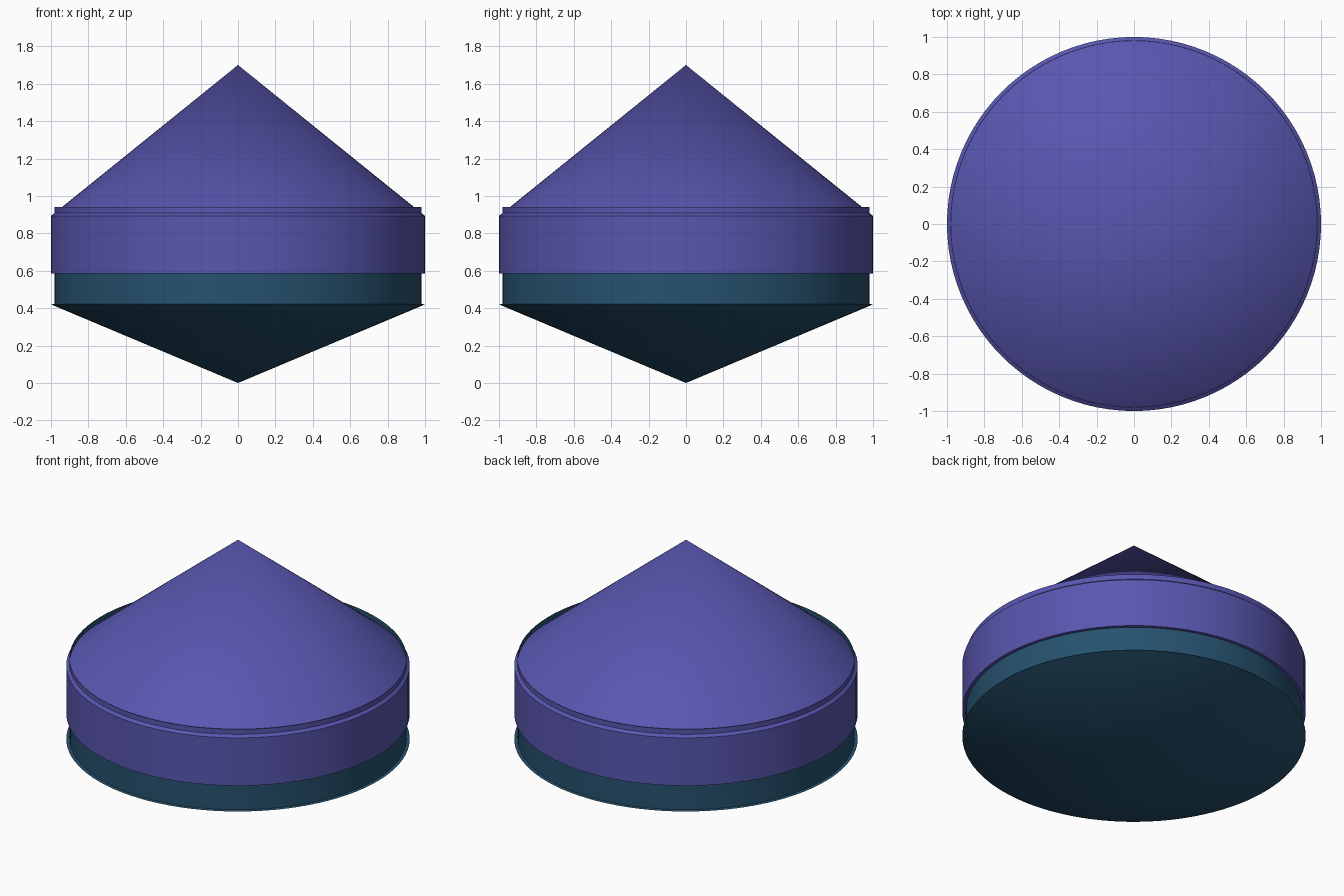
import bpy, bmesh, math

if "Cube" in bpy.data.objects:
    bpy.data.objects.remove(bpy.data.objects["Cube"])

SIDES = 96


def material(name, rgb):
    m = bpy.data.materials.new(name)
    m.diffuse_color = (*rgb, 1.0)
    m.use_nodes = True
    m.node_tree.nodes["Principled BSDF"].inputs["Base Color"].default_value = m.diffuse_color
    return m


purple = material("violet", (0.098, 0.093, 0.429))
teal = material("dark teal", (0.019, 0.084, 0.156))


def lathe(name, profile, mat):
    """Revolve (radius, z) points around z; radius 0 becomes a single apex."""
    bm = bmesh.new()
    rings = []
    for r, z in profile:
        if r == 0:
            rings.append([bm.verts.new((0, 0, z))] * SIDES)
        else:
            rings.append([bm.verts.new((r * math.cos(2 * math.pi * i / SIDES),
                                        r * math.sin(2 * math.pi * i / SIDES), z))
                          for i in range(SIDES)])
    for a, b in zip(rings, rings[1:]):
        for i in range(SIDES):
            j = (i + 1) % SIDES
            # profile runs bottom to top, so this winding faces outward
            bm.faces.new(list(dict.fromkeys((a[i], a[j], b[j], b[i]))))
    mesh = bpy.data.meshes.new(name)
    bm.to_mesh(mesh)
    bm.free()
    ob = bpy.data.objects.new(name, mesh)
    bpy.context.collection.objects.link(ob)
    mesh.materials.append(mat)
    bpy.ops.object.select_all(action='DESELECT')
    ob.select_set(True)
    bpy.context.view_layer.objects.active = ob
    bpy.ops.object.shade_smooth_by_angle(angle=math.radians(20))
    return ob


# Pointed underside with a tiny lip, then the straight inner wall
lathe("lower_cone", [(0, 0.0), (1.0, 0.42), (0.98, 0.422)], teal)
lathe("inner_wall", [(0.98, 0.42), (0.98, 0.94)], teal)

# Wide band around the wall, with a narrow ledge below
lathe("outer_band", [(0.98, 0.585), (1.0, 0.585), (1.0, 0.893)], purple)

# Conical roof, starting at the top of the band
lathe("roof_cone", [(1.0, 0.893), (0, 1.70)], purple)

# Thin raised ring that pokes through the roof near its edge
lathe("roof_ring", [(0.982, 0.88), (0.982, 0.94), (0.98, 0.94)], purple)
